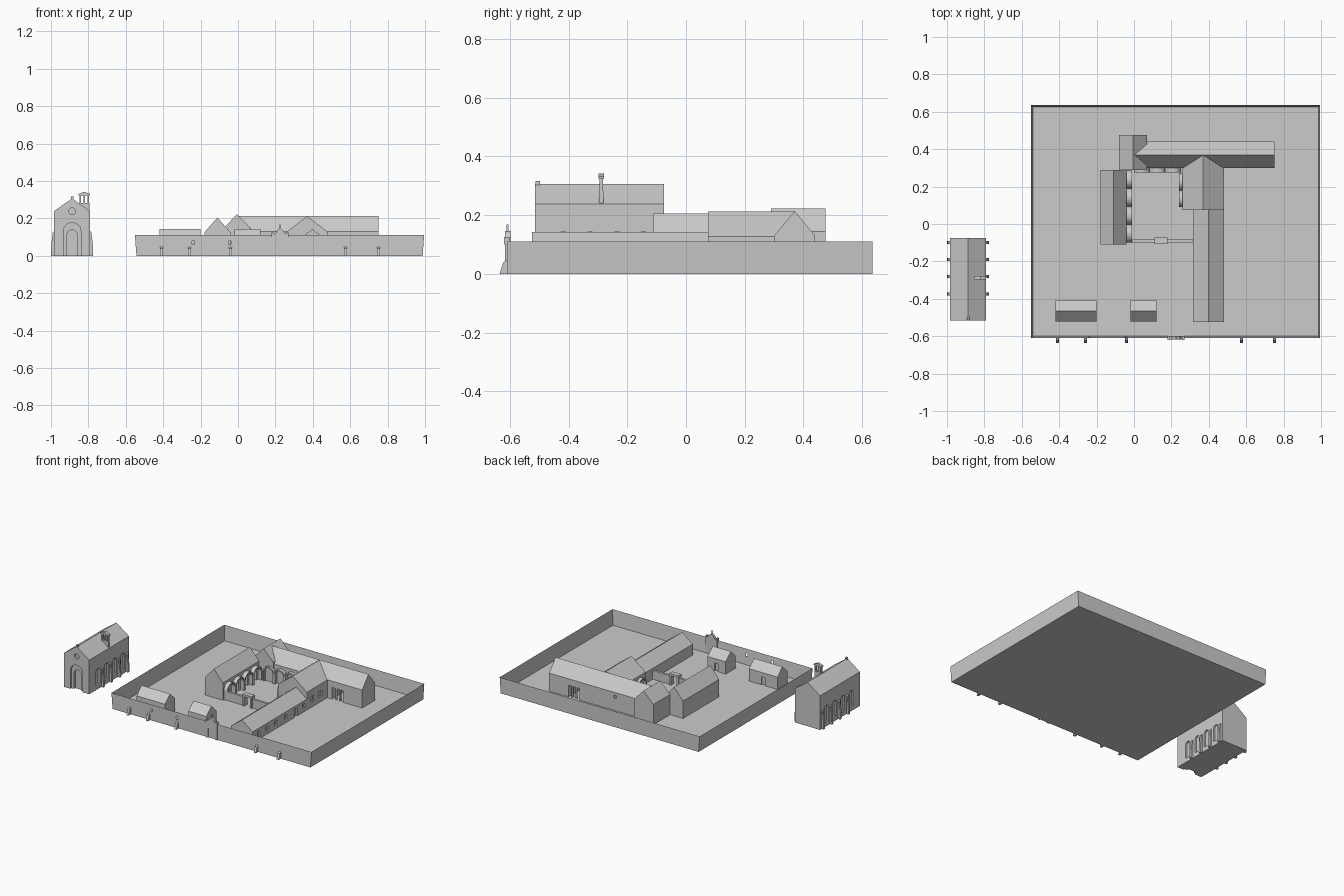
import bpy, bmesh, math
from mathutils import Vector

cube = bpy.data.objects.get("Cube")
if cube:
    bpy.data.objects.remove(cube, do_unlink=True)

stone = bpy.data.materials.new("pale_grey_stone")
stone.use_nodes = True
COLOUR = (0.6, 0.6, 0.6, 1)
stone.diffuse_color = COLOUR
stone.node_tree.nodes["Principled BSDF"].inputs["Base Color"].default_value = COLOUR


def finish(name, bm):
    bmesh.ops.recalc_face_normals(bm, faces=bm.faces)
    mesh = bpy.data.meshes.new(name)
    bm.to_mesh(mesh)
    bm.free()
    mesh.materials.append(stone)
    obj = bpy.data.objects.new(name, mesh)
    bpy.context.collection.objects.link(obj)
    return obj


def prism(name, outline, start, end, axis):
    """Extrude an outline (across, up) along the x or y axis."""
    bm = bmesh.new()
    def place(a, z):
        return (start, a, z) if axis == "x" else (a, start, z)
    face = bm.faces.new([bm.verts.new(place(a, z)) for a, z in outline])
    grown = bmesh.ops.extrude_face_region(bm, geom=[face])
    step = Vector((end - start, 0, 0) if axis == "x" else (0, end - start, 0))
    bmesh.ops.translate(bm, vec=step, verts=[v for v in grown["geom"] if isinstance(v, bmesh.types.BMVert)])
    return finish(name, bm)


def box(name, x0, x1, y0, y1, z0, z1):
    return prism(name, [(x0, z0), (x1, z0), (x1, z1), (x0, z1)], y0, y1, "y")


def house(name, x0, x1, y0, y1, eave, ridge, axis):
    """Gabled block with its ridge along the given axis."""
    a, b = (y0, y1) if axis == "x" else (x0, x1)
    s, e = (x0, x1) if axis == "x" else (y0, y1)
    return prism(name, [(a, 0), (b, 0), (b, eave), ((a + b) / 2, ridge), (a, eave)], s, e, axis)


def arc(centre, spring, radius, steps=12):
    return [(centre + radius * math.cos(math.pi * i / steps),
             spring + radius * math.sin(math.pi * i / steps)) for i in range(steps + 1)]


def arch_shape(centre, base, spring, radius):
    return [(centre + radius, base)] + arc(centre, spring, radius) + [(centre - radius, base)]


def cut(obj, cutters):
    for cutter in cutters:
        cutter.hide_render = True
        mod = obj.modifiers.new("opening", "BOOLEAN")
        mod.object, mod.solver = cutter, "EXACT"
        with bpy.context.temp_override(object=obj, active_object=obj):
            bpy.ops.object.modifier_apply(modifier=mod.name)
        bpy.data.objects.remove(cutter, do_unlink=True)


# Compound floor and tapered boundary wall
bm = bmesh.new()
bmesh.ops.create_cube(bm, size=1)
for v in bm.verts:
    top = v.co.z > 0
    v.co = (0.222 + v.co.x * (1.546 if top else 1.53), 0.013 + v.co.y * 1.246, 0.11 if top else 0)
lid = max(bm.faces, key=lambda f: f.calc_center_median().z)
bmesh.ops.inset_region(bm, faces=[lid], thickness=0.014)
for v in lid.verts:
    v.co.z = 0.004
compound = finish("compound_wall", bm)
cut(compound, [prism("niche", arch_shape(x, 0.06, 0.075, 0.007), -0.63, -0.603, "y") for x in (-0.24, -0.045)])

# Sloped buttresses along the front wall
for x in (-0.41, -0.26, -0.04, 0.575, 0.75):
    prism("wall_buttress", [(-0.605, 0), (-0.635, 0), (-0.622, 0.04), (-0.605, 0.05)], x - 0.008, x + 0.008, "x")

# Main gate with stepped gable and finial
gate = prism("main_gate", [(0.18, 0), (0.27, 0), (0.27, 0.112), (0.25, 0.12), (0.24, 0.137), (0.225, 0.147),
                           (0.21, 0.137), (0.2, 0.12), (0.18, 0.112)], -0.617, -0.598, "y")
cut(gate, [box("gate_opening", 0.2, 0.255, -0.63, -0.61, -0.01, 0.065)])
box("gate_finial", 0.222, 0.228, -0.612, -0.605, 0.14, 0.168)
for x in (0.185, 0.265):
    box("gate_pinnacle", x - 0.005, x + 0.005, -0.62, -0.6, 0.1, 0.125)

# Courtyard ranges
west = house("west_wing", -0.18, -0.04, -0.11, 0.29, 0.125, 0.205, "y")
cut(west, [box("door", -0.055, -0.03, y - 0.02, y + 0.02, 0.004, 0.07) for y in (-0.06, 0.04, 0.14, 0.24)])
house("corner_block", -0.08, 0.07, 0.29, 0.475, 0.145, 0.222, "y")
north = house("north_wing", 0, 0.75, 0.30, 0.44, 0.13, 0.214, "x")
cut(north, [box("passage", 0.515, 0.6, 0.28, 0.46, 0.004, 0.085),
            box("window", 0.23, 0.25, 0.43, 0.46, 0.09, 0.11)])
for y in (0.305, 0.425):
    for x in (0.54, 0.57):
        box("passage_post", x, x + 0.01, y, y + 0.01, 0, 0.09)
middle = house("east_block", 0.26, 0.48, 0.075, 0.37, 0.128, 0.212, "y")
cut(middle, [box("window", 0.47, 0.5, y, y + 0.03, 0.04, 0.08) for y in (0.12, 0.21)])
east = house("east_wing", 0.315, 0.48, -0.525, 0.08, 0.08, 0.142, "y")
cut(east, [box("door", 0.468, 0.5, y, y + 0.03, 0.004, 0.06) for y in (-0.47, -0.06)]
    + [box("window", 0.468, 0.5, y, y + 0.025, 0.03, 0.06) for y in (-0.38, -0.28, -0.17, 0.03)])

# Courtyard wall with raised gateway
court = box("courtyard_wall", -0.04, 0.32, -0.098, -0.082, 0, 0.065)
cut(court, [box("gap", 0.12, 0.17, -0.12, -0.06, 0.004, 0.08)])
portal = box("courtyard_gateway", 0.11, 0.18, -0.106, -0.072, 0, 0.085)
cut(portal, [box("gap", 0.122, 0.168, -0.12, -0.06, 0.004, 0.07)])


def arcade(start, end, count, near, far, axis):
    """Row of round arched canopies on slim piers."""
    pitch = (end - start) / count
    for i in range(count):
        c, r = start + pitch * (i + 0.5), pitch / 2
        spring = 0.112 - r
        ring = [(c + r, 0)] + arc(c, spring, r) + [(c - r, 0), (c - r + 0.009, 0)]
        ring += arc(c, spring, r - 0.009)[::-1] + [(c + r - 0.009, 0)]
        prism("cloister_arch", ring, near, far, axis)


arcade(-0.1, 0.285, 4, -0.045, -0.012, "x")
arcade(0, 0.25, 3, 0.275, 0.305, "y")
arcade(0.09, 0.27, 2, 0.24, 0.265, "x")

# Two small huts behind the front wall
for x0, x1 in ((-0.42, -0.2), (-0.02, 0.12)):
    hut = house("hut", x0, x1, -0.52, -0.41, 0.09, 0.142, "x")
    mid = (x0 + x1) / 2
    cut(hut, [box("door", mid - 0.015, mid + 0.015, -0.418, -0.4, 0.004, 0.06)])

# Chapel body with recessed portal, round window and side windows
CX, BACK, FRONT = -0.887, -0.075, -0.515
chapel = house("chapel", CX - 0.097, CX + 0.097, FRONT, BACK, 0.238, 0.307, "y")
cutters = [prism("portal_outer", arch_shape(CX, -0.01, 0.13, 0.047), FRONT - 0.02, FRONT + 0.012, "y"),
           prism("portal_inner", arch_shape(CX, -0.01, 0.11, 0.028), FRONT, FRONT + 0.026, "y"),
           prism("round_window", [(CX + 0.018 * math.cos(t * math.pi / 8), 0.238 + 0.018 * math.sin(t * math.pi / 8))
                                  for t in range(16)], FRONT - 0.02, FRONT + 0.015, "y")]
BUTTRESSES = (-0.1, -0.19, -0.282, -0.373)
for side in (-1, 1):
    wall = CX + side * 0.097
    for y in BUTTRESSES:
        cutters.append(prism("side_window", arch_shape(y - 0.045, 0.03, 0.125, 0.02),
                             wall - 0.012, wall + 0.012, "x"))
cut(chapel, cutters)

# Chapel buttresses with sloped shoulders
for side in (-1, 1):
    shape = [(CX + side * d, z) for d, z in ((0.09, 0), (0.113, 0), (0.111, 0.06), (0.103, 0.125), (0.09, 0.14))]
    for y in BUTTRESSES:
        prism("chapel_buttress", shape, y - 0.008, y + 0.008, "y")

# Bell gable on the right-hand slope and front finial
box("bell_gable_base", -0.85, -0.795, -0.296, -0.281, 0.2, 0.283)
for x in (-0.848, -0.827, -0.805):
    box("bell_gable_post", x, x + 0.008, -0.295, -0.282, 0.28, 0.325)
prism("bell_gable_cap", [(-0.853, 0.323), (-0.79, 0.323), (-0.79, 0.331), (-0.822, 0.342), (-0.853, 0.331)],
      -0.298, -0.279, "y")
box("chapel_finial", CX - 0.007, CX + 0.007, -0.513, -0.497, 0.29, 0.317)
